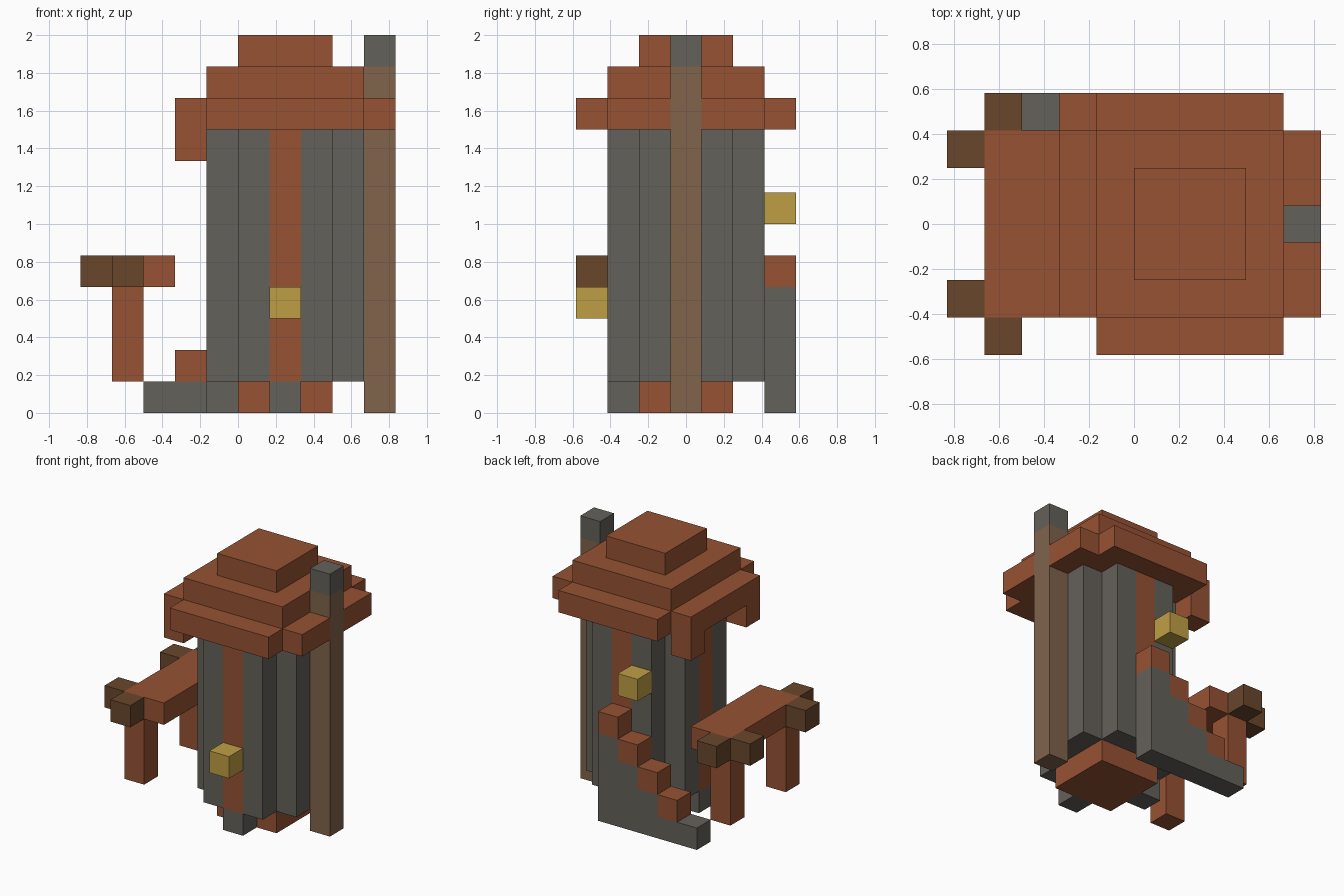
import bpy, bmesh
from mathutils import Vector

if "Cube" in bpy.data.objects:
    bpy.data.objects.remove(bpy.data.objects["Cube"], do_unlink=True)

U = 1 / 6                              # block size
ORIGIN = Vector((5, 3.5, 0))           # centre of the block grid
MIDDLE = Vector((6.5, 3.5, 0))         # tower axis in blocks


def material(name, hex_code):
    srgb = [int(hex_code[i:i + 2], 16) / 255 for i in (0, 2, 4)]
    col = [c / 12.92 if c < 0.04045 else ((c + 0.055) / 1.055) ** 2.4 for c in srgb] + [1]
    m = bpy.data.materials.new(name)
    m.use_nodes = True
    m.diffuse_color = col
    m.node_tree.nodes["Principled BSDF"].inputs["Base Color"].default_value = col
    return m


clay = material("clay_orange", "965233")
stone = material("stone_grey", "64615A")
wood = material("pole_brown", "80634B")
dark = material("dark_brown", "69462B")
gold = material("lamp_yellow", "BF9F45")


def prism(name, points, sweep, mats, rule=None):
    """Extrude a closed outline, given in blocks, along the sweep vector."""
    bm = bmesh.new()
    face = bm.faces.new([bm.verts.new(Vector(p)) for p in points])
    ext = bmesh.ops.extrude_face_region(bm, geom=[face], use_keep_orig=True)
    verts = [g for g in ext["geom"] if isinstance(g, bmesh.types.BMVert)]
    bmesh.ops.translate(bm, verts=verts, vec=sweep)
    bmesh.ops.recalc_face_normals(bm, faces=bm.faces[:])
    if rule:
        for f in bm.faces:
            f.material_index = rule(f)
    for v in bm.verts:
        v.co = (v.co - ORIGIN) * U
    me = bpy.data.meshes.new(name)
    bm.to_mesh(me)
    bm.free()
    for m in mats:
        me.materials.append(m)
    ob = bpy.data.objects.new(name, me)
    bpy.context.collection.objects.link(ob)
    return ob


def box(name, x, y, z, size, mat):
    w, d, h = size
    pts = [(x, y, z), (x + w, y, z), (x + w, y + d, z), (x, y + d, z)]
    return prism(name, pts, (0, 0, h), [mat])


def round_plan(half, z, notch=False):
    """Square plan with one block missing at each corner, split at mid-side."""
    pts = []
    quarter = [(0.5, -half), (half - 1, -half), (half - 1, 1 - half),
               (half, 1 - half), (half, -0.5)]
    for turn in range(4):
        pts += quarter
        quarter = [(-y, x) for x, y in quarter]
    if notch:                          # slot for the pole on the +x side
        pts[5:5] = [(half - 1, -0.5), (half - 1, 0.5)]
    return [(MIDDLE.x + x, MIDDLE.y + y, z) for x, y in pts]


def centre_strip(f):
    c = f.calc_center_median() - MIDDLE
    return int(abs(f.normal.z) < 0.5 and min(abs(c.x), abs(c.y)) < 0.1)


# Tower, with an orange strip in the middle of every side
prism("tower_wall", round_plan(2.5, 1), (0, 0, 8), [stone, clay], centre_strip)
box("tower_base", 5, 2, 0, (3, 3, 1), clay)
box("front_foot", 6, 1, 0, (1, 1, 1), stone)
box("side_foot", 4, 3, 0, (1, 1, 1), stone)

# Stepped roof
prism("roof_eaves", round_plan(3.5, 9, True), (0, 0, 1), [clay])
box("roof_middle", 4, 1, 10, (5, 5, 1), clay)
box("roof_cap", 5, 2, 11, (3, 3, 1), clay)
for side, y in (("front", 1), ("back", 5)):
    box(side + "_eaves_drop", 3, y, 8, (1, 1, 1), clay)

# Chimney pole
box("pole", 9, 3, 0, (1, 1, 11), wood)
box("pole_tip", 9, 3, 11, (1, 1, 1), stone)

# Lamps
box("front_lamp", 6, 0, 3, (1, 1, 1), gold)
box("back_lamp", 5, 6, 6, (1, 1, 1), gold)

# Staircase on the back
stair = [(2, 0), (7, 0), (7, 4), (6, 4), (6, 3), (5, 3), (5, 2), (4, 2), (4, 1), (2, 1)]
prism("stair_body", [(x, 6, z) for x, z in stair], (0, 1, 0), [stone])
for i in range(4):
    box(f"stair_tread_{i + 1}", 3 + i, 6, 1 + i, (1, 1, 1), clay)

# Raised platform with legs and dark beam ends
box("platform_deck", 1, 1, 4, (2, 5, 1), clay)
for side, y, out in (("front", 1, 0), ("back", 5, 6)):
    box(side + "_platform_leg", 1, y, 1, (1, 1, 3), clay)
    box(side + "_cross_beam_end", 0, y, 4, (1, 1, 1), dark)
    box(side + "_long_beam_end", 1, out, 4, (1, 1, 1), dark)
